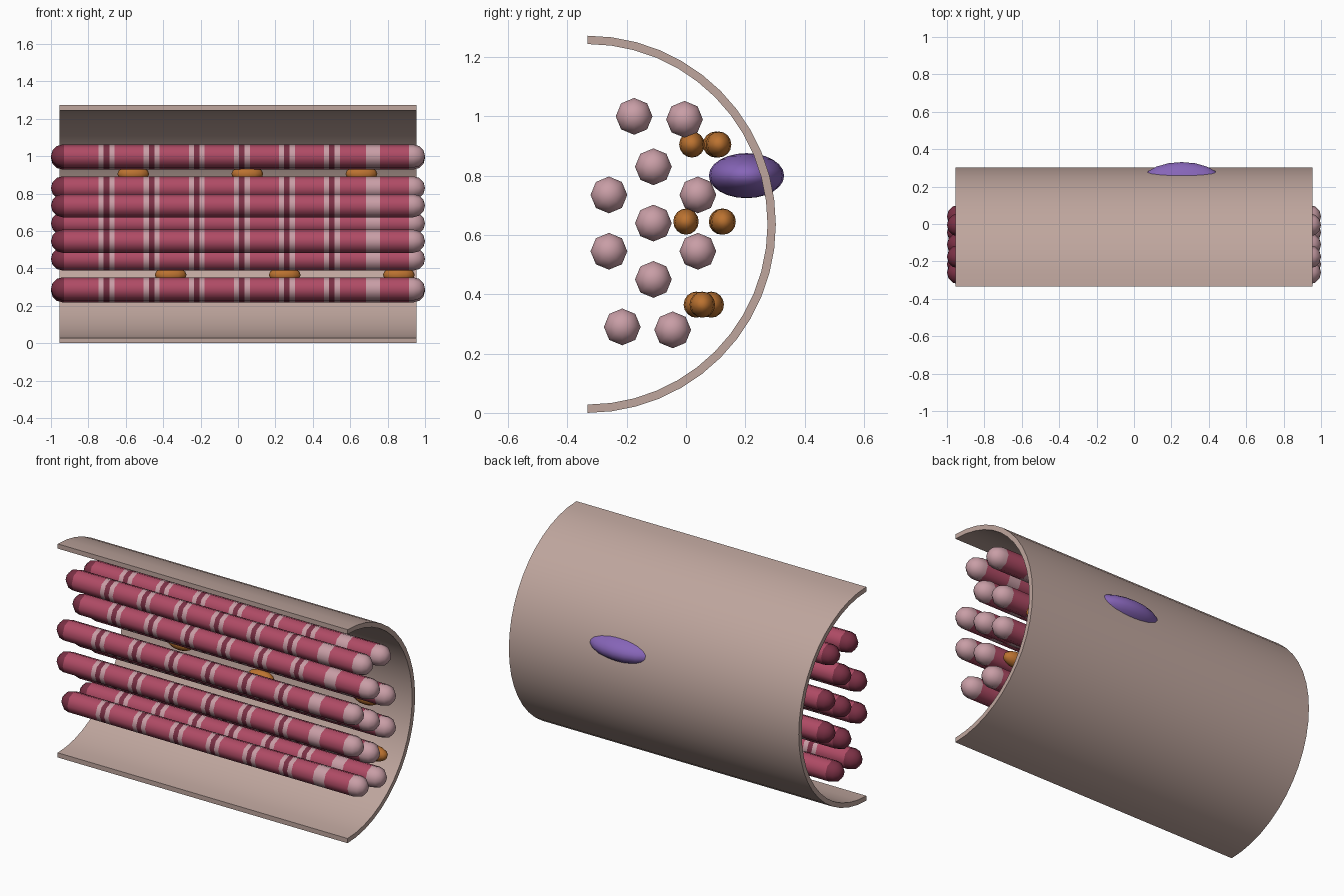
import bpy, bmesh
from math import sin, cos, pi

if "Cube" in bpy.data.objects:
    bpy.data.objects.remove(bpy.data.objects["Cube"])


def material(name, rgb):
    m = bpy.data.materials.new(name)
    m.diffuse_color = (*rgb, 1)
    m.use_nodes = True
    m.node_tree.nodes["Principled BSDF"].inputs["Base Color"].default_value = m.diffuse_color
    return m


MEMBRANE = material("membrane", (0.52, 0.38, 0.34))
RED = material("fibril_red", (0.43, 0.07, 0.13))
PALE = material("fibril_pale", (0.58, 0.34, 0.38))
DARK = material("fibril_dark", (0.20, 0.03, 0.06))
ORANGE = material("mitochondrion_orange", (0.50, 0.17, 0.03))
PURPLE = material("nucleus_purple", (0.24, 0.13, 0.48))


def finish(bm, name, mats, angle=pi / 3):
    bmesh.ops.recalc_face_normals(bm, faces=bm.faces)
    me = bpy.data.meshes.new(name)
    bm.to_mesh(me)
    bm.free()
    for m in mats:
        me.materials.append(m)
    ob = bpy.data.objects.new(name, me)
    bpy.context.collection.objects.link(ob)
    bpy.ops.object.select_all(action='DESELECT')
    ob.select_set(True)
    bpy.context.view_layer.objects.active = ob
    bpy.ops.object.shade_smooth_by_angle(angle=angle)
    return ob


# membrane: open half tube with wall thickness
def membrane():
    bm = bmesh.new()
    n, cy, cz, ro, ri, hx = 24, -0.333, 0.636, 0.636, 0.608, 0.955
    rows = []
    for i in range(n + 1):
        a = -pi / 2 + pi * i / n
        rows.append([bm.verts.new((x, cy + r * cos(a), cz + r * sin(a)))
                     for x, r in ((-hx, ro), (hx, ro), (hx, ri), (-hx, ri))])
    for p, q in zip(rows, rows[1:]):
        for k in range(4):
            bm.faces.new((p[k], p[(k + 1) % 4], q[(k + 1) % 4], q[k]))
    bm.faces.new(rows[0])
    bm.faces.new(rows[-1])
    finish(bm, "membrane", [MEMBRANE], pi / 6)


# fibril: banded eight-sided rod with round ends
def fibril(name, y, z, r=0.062):
    bands = [(-1 + r, 2)]                      # (start x, material index)
    for i in range(6):
        c = -0.70 + 0.241 * i
        bands += [(c - 0.17 if i else -0.93, 0), (c - 0.045, 1), (c - 0.018, 2),
                  (c + 0.012, 1), (c + 0.04, 0)]
    bands += [(0.685, 1), (0.76, 0), (0.915, 1)]
    caps = [pi / 6, pi / 3]
    prof = [(-1 + r - r * cos(a), r * sin(a), 2) for a in caps]
    prof += [(x, r, m) for x, m in bands] + [(1 - r, r, 1)]
    prof += [(1 - r + r * cos(a), r * sin(a), 1) for a in reversed(caps)]
    bm = bmesh.new()
    rings = [[bm.verts.new((x, y + q * cos(k * pi / 4), z + q * sin(k * pi / 4)))
              for k in range(8)] for x, q, m in prof]
    for (x, q, m), a, b in zip(prof, rings, rings[1:]):
        for k in range(8):
            j = (k + 1) % 8
            bm.faces.new((a[k], a[j], b[j], b[k])).material_index = m
    for ring, x, m in ((rings[0], -1, 2), (rings[-1], 1, 1)):
        tip = bm.verts.new((x, y, z))
        for k in range(8):
            bm.faces.new((ring[k], ring[(k + 1) % 8], tip)).material_index = m
    finish(bm, name, [RED, PALE, DARK])


# ellipsoid blob for the organelles
def blob(name, loc, size, mat, seg, rings):
    bm = bmesh.new()
    bmesh.ops.create_uvsphere(bm, u_segments=seg, v_segments=rings, radius=1)
    bmesh.ops.scale(bm, vec=size, verts=bm.verts)
    bmesh.ops.translate(bm, vec=loc, verts=bm.verts)
    finish(bm, name, [mat])


membrane()

centres = [(-0.175, 1.0), (-0.005, 0.99), (-0.11, 0.83), (-0.26, 0.735),
           (0.04, 0.735), (-0.11, 0.64), (-0.26, 0.545), (0.04, 0.545),
           (-0.11, 0.45), (-0.215, 0.29), (-0.045, 0.28)]
for i, (y, z) in enumerate(centres):
    fibril(f"fibril_{i + 1}", y, z)

# mitochondria: three staggered rows between rods and membrane
for row, (x0, z, ys) in enumerate([(-0.56, 0.905, (0.10, 0.02, 0.11)),
                                   (-0.46, 0.645, (0.12, 0.0, 0.125)),
                                   (-0.36, 0.365, (0.035, 0.085, 0.055))]):
    for i, y in enumerate(ys):
        blob(f"mitochondrion_{row + 1}_{i + 1}", (x0 + 0.61 * i, y, z),
             (0.085, 0.043, 0.044), ORANGE, 12, 8)

# nucleus bulging through the membrane
blob("nucleus", (0.255, 0.204, 0.80), (0.23, 0.127, 0.076), PURPLE, 20, 12)
